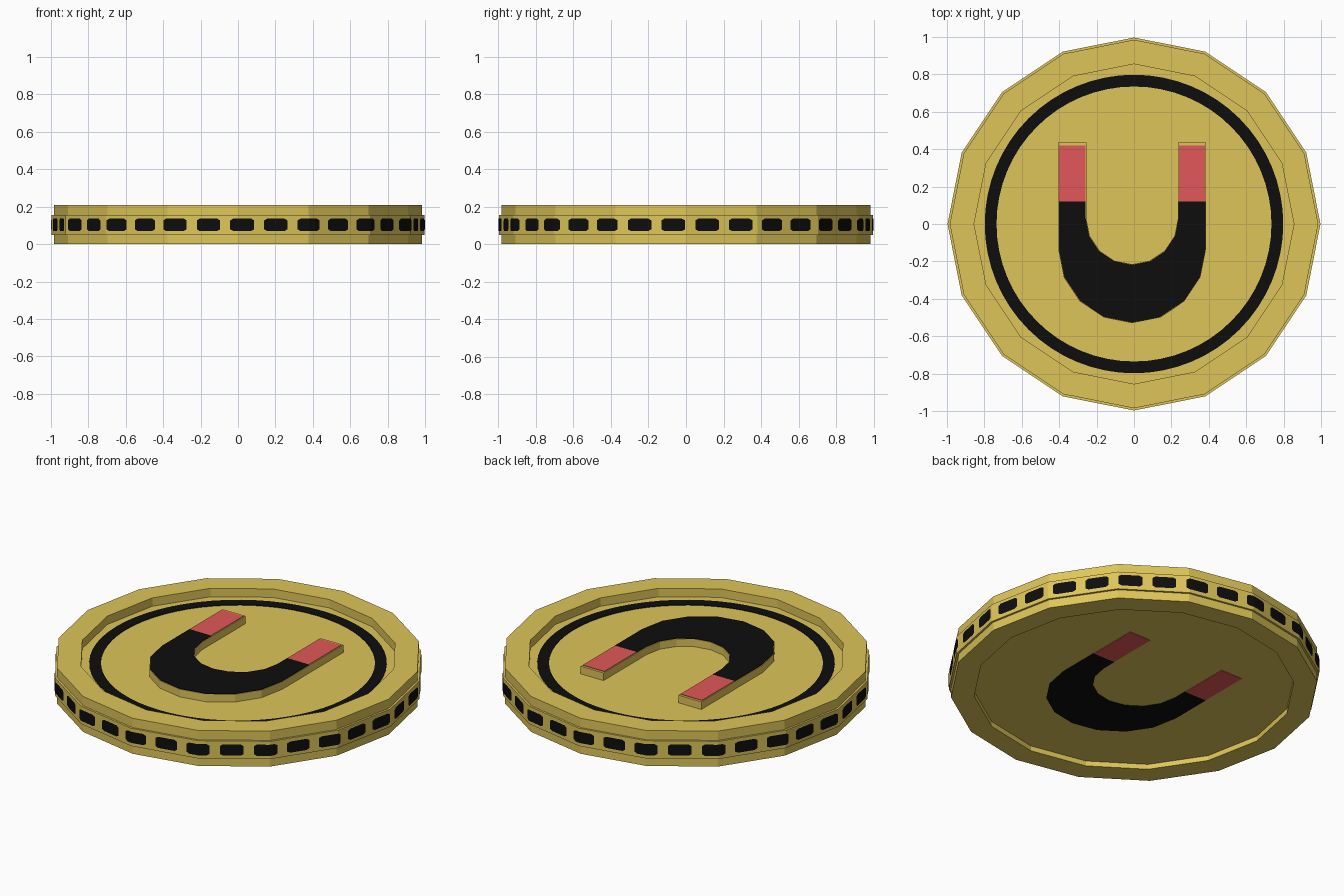
import bpy, bmesh
from math import sin, cos, pi, radians

cube = bpy.data.objects.get("Cube")
if cube:
    bpy.data.objects.remove(cube, do_unlink=True)


def material(name, rgb):
    m = bpy.data.materials.new(name)
    m.use_nodes = True
    m.diffuse_color = (*rgb, 1)
    m.node_tree.nodes["Principled BSDF"].inputs["Base Color"].default_value = (*rgb, 1)
    return m


GOLD = material("gold", (0.73, 0.56, 0.10))
BLACK = material("black", (0.004, 0.004, 0.004))
RED = material("red", (0.76, 0.095, 0.10))

SIDES = 16
FLOOR, TOP, UNDER = 0.16, 0.21, 0.03


def finish(name, bm, mat):
    bmesh.ops.recalc_face_normals(bm, faces=bm.faces)
    mesh = bpy.data.meshes.new(name)
    bm.to_mesh(mesh)
    bm.free()
    mesh.materials.append(mat)
    obj = bpy.data.objects.new(name, mesh)
    bpy.context.collection.objects.link(obj)
    return obj


def lathe(name, profile, steps, mat, closed=False):
    """Spin an (r, z) profile round the z axis, with a vertex on each axis."""
    bm = bmesh.new()
    verts = [bm.verts.new((r, 0, z)) for r, z in profile]
    ends = verts[1:] + verts[:1] if closed else verts[1:]
    edges = [bm.edges.new(pair) for pair in zip(verts, ends)]
    bmesh.ops.spin(bm, geom=verts + edges, cent=(0, 0, 0), axis=(0, 0, 1),
                   angle=2 * pi, steps=steps)
    bmesh.ops.remove_doubles(bm, verts=bm.verts, dist=0.0005)
    return finish(name, bm, mat)


def prism(name, outline, z0, z1, mat):
    """Extrude a flat outline from z0 up to z1."""
    bm = bmesh.new()
    face = bm.faces.new([bm.verts.new((x, y, z0)) for x, y in outline])
    top = bmesh.ops.extrude_face_region(bm, geom=[face])["geom"]
    for v in top:
        if isinstance(v, bmesh.types.BMVert):
            v.co.z = z1
    return finish(name, bm, mat)


# Coin body: raised rim, recessed faces, stepped edge band
lathe("coin_body", [
    (0, UNDER), (0.86, UNDER), (0.86, 0), (0.985, 0), (0.985, 0.05), (0.997, 0.05),
    (0.997, 0.155), (0.985, 0.155), (0.985, TOP), (0.855, TOP), (0.855, FLOOR), (0, FLOOR),
], SIDES, GOLD)

# Painted ring on the top face
lathe("face_ring", [(0.735, FLOOR - 0.002), (0.798, FLOOR - 0.002),
                    (0.798, FLOOR + 0.003), (0.735, FLOOR + 0.003)], 64, BLACK, True)

# Horseshoe magnet
CX, OUT_R, IN_R, OUT_Y, IN_Y = -0.01, 0.395, 0.245, -0.135, 0.03
TIP, SPLIT, ARC = 0.435, 0.12, 8


def horseshoe(top_y, inset=0.0):
    ro, ri = OUT_R - inset, IN_R + inset
    angles = [pi + pi * i / ARC for i in range(ARC + 1)]
    outer = [(CX + ro * cos(a), OUT_Y + ro * sin(a)) for a in angles]
    inner = [(CX + ri * cos(a), IN_Y + ri * sin(a)) for a in reversed(angles)]
    return ([(CX - ro, top_y)] + outer + [(CX + ro, top_y), (CX + ri, top_y)]
            + inner + [(CX - ri, top_y)])


def magnet_paint(prefix, z0, z1):
    prism(prefix + "_magnet_bow", horseshoe(SPLIT, 0.003), z0, z1, BLACK)
    for side, s in (("left", 1), ("right", -1)):
        a, b = CX + s * (IN_R + 0.005), CX + s * (OUT_R - 0.005)
        tip = [(a, SPLIT), (b, SPLIT), (b, TIP - 0.014), (a, TIP - 0.014)]
        prism(f"{prefix}_magnet_tip_{side}", tip, z0, z1, RED)


prism("magnet_body", horseshoe(TIP), FLOOR - 0.005, 0.205, GOLD)
magnet_paint("top", 0.203, 0.208)
magnet_paint("bottom", UNDER - 0.003, UNDER + 0.002)

# Dashes painted round the edge band, following its flat sides
DASHES, COLUMNS, Z_MID, HALF = 34, 8, 0.103, 0.033


def band_radius(angle):
    sector = 2 * pi / SIDES
    return 1.0 * cos(sector / 2) / cos(angle % sector - sector / 2)


bm = bmesh.new()
for d in range(DASHES):
    centre = -pi / 2 + radians(1.3) + 2 * pi * d / DASHES
    previous = None
    for c in range(COLUMNS + 1):
        t = 2 * c / COLUMNS - 1
        angle = centre + radians(3.7) * t
        r = band_radius(angle)
        h = HALF * (0.72 if abs(t) == 1 else 1)
        column = [bm.verts.new((r * cos(angle), r * sin(angle), Z_MID + z)) for z in (-h, h)]
        if previous:
            bm.faces.new((previous[0], column[0], column[1], previous[1]))
        previous = column
dashes = finish("edge_dashes", bm, BLACK)
# Each strip must face away from the axis
for p in dashes.data.polygons:
    if p.normal.xy.dot(p.center.xy) < 0:
        p.flip()
